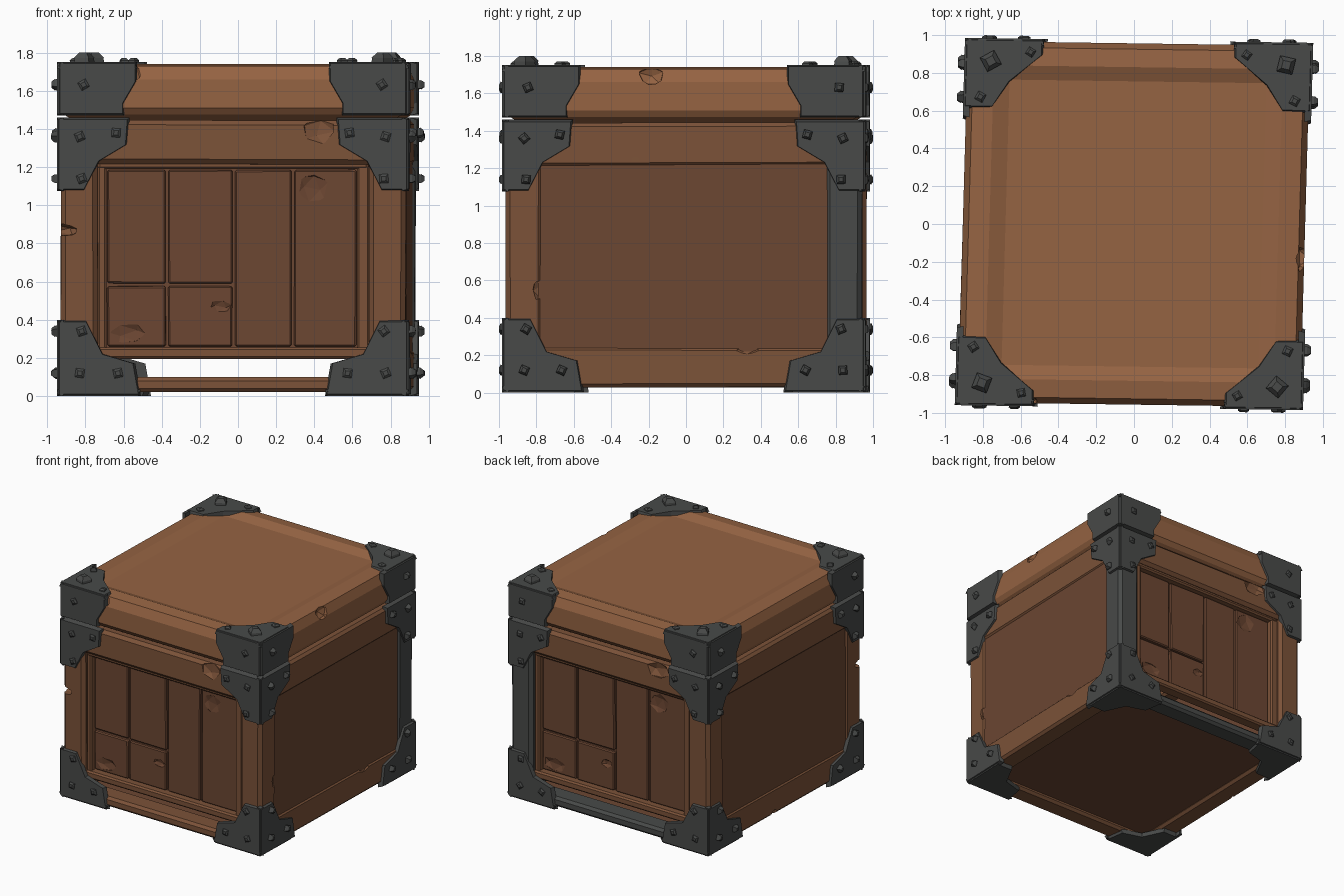
import bpy, bmesh, math, random
from mathutils import Vector, Matrix

if "Cube" in bpy.data.objects:
    bpy.data.objects.remove(bpy.data.objects["Cube"])

random.seed(4)
BX, BY = 0.905, 0.953          # half size of the wooden body
W, H = 0.922, 0.972            # half size over the metal corners


def mat(name, c):
    m = bpy.data.materials.new(name)
    m.diffuse_color = (*c, 1)
    m.use_nodes = True
    m.node_tree.nodes["Principled BSDF"].inputs["Base Color"].default_value = m.diffuse_color
    return m


LIDWOOD = mat("lid_wood", (0.30, 0.125, 0.055))
WOOD = mat("wood", (0.20, 0.085, 0.04))
PANEL = mat("panel_wood", (0.15, 0.062, 0.032))
METAL = mat("dark_metal", (0.065, 0.068, 0.066))


def finish(name, bm, m):
    bmesh.ops.recalc_face_normals(bm, faces=bm.faces)
    me = bpy.data.meshes.new(name)
    bm.to_mesh(me)
    bm.free()
    if m:
        me.materials.append(m)
    ob = bpy.data.objects.new(name, me)
    bpy.context.collection.objects.link(ob)
    return ob


def box(name, lo, hi, m=WOOD, bevel=0.0, jitter=0.0):
    lo, hi = Vector(lo), Vector(hi)
    lo, hi = Vector(map(min, lo, hi)), Vector(map(max, lo, hi))
    bm = bmesh.new()
    bmesh.ops.create_cube(bm, size=1)
    for v in bm.verts:
        v.co = (lo + hi) / 2 + v.co * (hi - lo)
        v.co += Vector([random.uniform(-jitter, jitter) for _ in range(3)])
    if bevel:
        bmesh.ops.bevel(bm, geom=bm.edges[:], offset=bevel, segments=1, affect='EDGES')
    return finish(name, bm, m)


def rings(name, levels, m):
    """Stack of rectangles (half x, half y, z), bridged and capped."""
    bm = bmesh.new()
    loops = [[bm.verts.new((sx * x, sy * y, z)) for sx, sy in
              ((-1, -1), (1, -1), (1, 1), (-1, 1))] for x, y, z in levels]
    for a, b in zip(loops, loops[1:]):
        for i in range(4):
            j = (i + 1) % 4
            bm.faces.new((a[i], a[j], b[j], b[i]))
    bm.faces.new(loops[0])
    bm.faces.new(loops[-1])
    return finish(name, bm, m)


def prism(bm, pts, d0, d1, scale, place):
    """Tapered prism: outline at depth d0 shrinks by scale at depth d1."""
    c = sum((Vector(p) for p in pts), Vector((0, 0))) / len(pts)
    base = [bm.verts.new(place(p[0], p[1], d0)) for p in pts]
    top = [bm.verts.new(place(*(c + (Vector(p) - c) * scale), d1)) for p in pts]
    n = len(pts)
    for i in range(n):
        j = (i + 1) % n
        bm.faces.new((base[i], base[j], top[j], top[i]))
    bm.faces.new(base)
    bm.faces.new(top)


def rivet(bm, u, v, r, h, place):
    a = random.uniform(0, 1.5)
    sq = [(u + r * math.cos(a + k * math.pi / 2), v + r * math.sin(a + k * math.pi / 2)) for k in range(4)]
    prism(bm, sq, 0.01, -h * 0.5, 0.9, place)
    prism(bm, sq, -h * 0.4, -h, 0.5, place)


def bracket(name, sx, sy, zc, dz, wall, wall_rivets, flat=None, flat_rivets=()):
    """Corner cap: two wall plates, an optional top or bottom plate, rivets."""
    bm = bmesh.new()
    front = lambda u, v, d: (sx * (W - u), sy * (H - d), zc + dz * v)
    side = lambda u, v, d: (sx * (W - d), sy * (H - u), zc + dz * v)
    level = lambda u, v, d: (sx * (W - u), sy * (H - v), zc + dz * d)
    for place, h in ((front, 0.016), (side, 0.033)):
        prism(bm, wall, 0.035, 0, 0.94, place)
        for u, v in wall_rivets:
            rivet(bm, u, v, 0.033, h, place)
    if flat:
        prism(bm, flat, 0.035, 0, 0.94, level)
        for u, v, r, h in flat_rivets:
            rivet(bm, u, v, r, h, level)
    return finish(name, bm, METAL)


def chip(target, loc, size):
    """Break a notch out of a wooden part with a faceted cutter."""
    bm = bmesh.new()
    bmesh.ops.create_icosphere(bm, subdivisions=1, radius=1)
    rot = Matrix.Rotation(random.uniform(0, 6), 3, 'Y')
    for v in bm.verts:
        q = rot @ v.co
        v.co = Vector(loc) + Vector([a * b * random.uniform(0.8, 1.1) for a, b in zip(q, size)])
    cut = finish("chip_cutter", bm, None)
    cut.hide_render = True
    cut.hide_viewport = True
    cut.display_type = 'WIRE'
    mod = target.modifiers.new("chip", 'BOOLEAN')
    mod.operation, mod.solver, mod.object = 'DIFFERENCE', 'EXACT', cut


# Lid: one mitred frame with a slightly sunken top board
lid = rings("lid", [(0.83, 0.87, 1.44), (0.885, 0.93, 1.475), (0.906, 0.956, 1.51),
                    (0.906, 0.956, 1.66), (0.875, 0.925, 1.73), (0.765, 0.83, 1.742),
                    (0.68, 0.755, 1.712)], LIDWOOD)
for loc, size in (((0.90, -0.17, 1.70), (0.06, 0.08, 0.06)), ((-0.9, -0.40, 1.70), (0.09, 0.12, 0.06)),
                  ((-0.53, -0.96, 1.70), (0.07, 0.05, 0.06)), ((0.3, 0.95, 1.70), (0.06, 0.04, 0.05))):
    chip(lid, loc, size)

# Floor board, sunk between the bottom rails
box("floor_board", (-0.75, -0.82, 0.055), (0.75, 0.82, 0.085), PANEL)

# Corner posts
for sx in (-1, 1):
    for sy in (-1, 1):
        grey = sx > 0 and sy > 0
        post = box("corner_post", (sx * 0.71, sy * 0.755, 0.03), (sx * BX, sy * BY, 1.44),
                   METAL if grey else WOOD, 0.025, 0.004)
        if sy < 0 and sx < 0:
            chip(post, (-0.90, -0.93, 0.87), (0.11, 0.07, 0.04))
        if sy < 0 and sx > 0:
            chip(post, (0.9, -0.77, 0.55), (0.03, 0.04, 0.06))

# Side walls: flat board, top rail, bottom rail
for sx in (-1, 1):
    box("side_board", (sx * 0.86, -0.78, 0.22), (sx * 0.893, 0.77, 1.23), PANEL)
    top = box("side_top_rail", (sx * 0.74, -0.80, 1.21), (sx * BX, 0.80, 1.445), WOOD, 0.02, 0.004)
    low = box("side_bottom_rail", (sx * 0.74, -0.80, 0.03), (sx * BX, 0.80, 0.245), WOOD, 0.02, 0.004)
    chip(top, (sx * 0.91, -0.26 * sx, 1.235), (0.03, 0.03, 0.04))
    chip(low, (sx * 0.91, 0.34 * sx, 0.235), (0.03, 0.09, 0.03))
    chip(low, (sx * 0.90, -0.13 * sx, 0.04), (0.04, 0.04, 0.04))

# Front and back walls: the back is the front turned half a turn
PLANKS = ((-0.66, -0.355, 0.59, 1.185), (-0.34, -0.005, 0.59, 1.185), (-0.66, -0.355, 0.26, 0.575),
          (-0.34, -0.005, 0.26, 0.575), (0.01, 0.305, 0.26, 1.185), (0.32, 0.645, 0.26, 1.185))
KNOTS = {5: (0.41, 1.09, 0.09, 0.09), 3: (-0.07, 0.47, 0.06, 0.035), 2: (-0.55, 0.33, 0.11, 0.06)}
for k, end in ((1, "front"), (-1, "back")):
    def wall(part, x0, x1, y0, y1, z0, z1, m=WOOD, bevel=0.0, jitter=0.0):
        return box(end + "_" + part, (k * x0, -k * y0, z0), (k * x1, -k * y1, z1), m, bevel, jitter)

    rail = wall("top_rail", -0.74, 0.74, 0.79, BY, 1.215, 1.445, WOOD, 0.025, 0.004)
    chip(rail, (k * 0.45, -k * 0.955, 1.40), (0.10, 0.04, 0.08))
    wall("bottom_rail", -0.74, 0.74, 0.79, BY, 0.02, 0.10, WOOD if k > 0 else METAL, 0.02)
    wall("backing_board", -0.70, 0.69, 0.84, 0.86, 0.20, 1.23, PANEL)
    # thin trim around the planks
    wall("trim_lower", -0.71, 0.71, 0.84, 0.935, 0.195, 0.255, WOOD, 0.012)
    wall("trim_upper", -0.71, 0.71, 0.84, 0.925, 1.19, 1.23, WOOD, 0.012)
    wall("trim_left", -0.71, -0.665, 0.84, 0.92, 0.23, 1.21, WOOD, 0.01)
    wall("trim_right", 0.65, 0.715, 0.84, 0.92, 0.23, 1.21, WOOD, 0.01)
    for i, (x0, x1, z0, z1) in enumerate(PLANKS):
        plank = wall("plank", x0, x1, 0.855, 0.888, z0, z1, PANEL, 0.008, 0.002)
        if i in KNOTS:
            x, z, a, b = KNOTS[i]
            chip(plank, (k * x, -k * 0.89, z), (a, 0.02, b))

# Metal corners
LID = [(0, 0), (0.42, 0), (0.42, 0.10), (0.35, 0.22), (0.35, 0.28), (0, 0.28)]
TOP = [(0, 0), (0.42, 0), (0.42, 0.08), (0.24, 0.23), (0.15, 0.37), (0, 0.37)]
UPPER = [(0, 0), (0.38, 0), (0.37, 0.14), (0.22, 0.23), (0.14, 0.385), (0, 0.385)]
LOWER = [(0, 0), (0.44, 0), (0.41, 0.17), (0.24, 0.22), (0.15, 0.40), (0, 0.40)]
for sx in (-1, 1):
    for sy in (-1, 1):
        bracket("lid_corner", sx, sy, 1.752, -1, LID, [(0.14, 0.12)], TOP,
                [(0.14, 0.12, 0.06, 0.048), (0.35, 0.07, 0.03, 0.02), (0.09, 0.31, 0.033, 0.02)])
        bracket("upper_corner", sx, sy, 1.46, -1, UPPER, [(0.12, 0.10), (0.13, 0.32), (0.31, 0.08)])
        bracket("lower_corner", sx, sy, 0.0, 1, LOWER, [(0.12, 0.12), (0.13, 0.34), (0.32, 0.12)], LOWER)

# The whole crate is slightly turned and out of square
skew = Matrix(((1, 0.028, 0, 0), (-0.014, 1, 0, 0), (0, 0, 1, 0), (0, 0, 0, 1)))
for ob in bpy.data.objects:
    ob.data.transform(skew)
